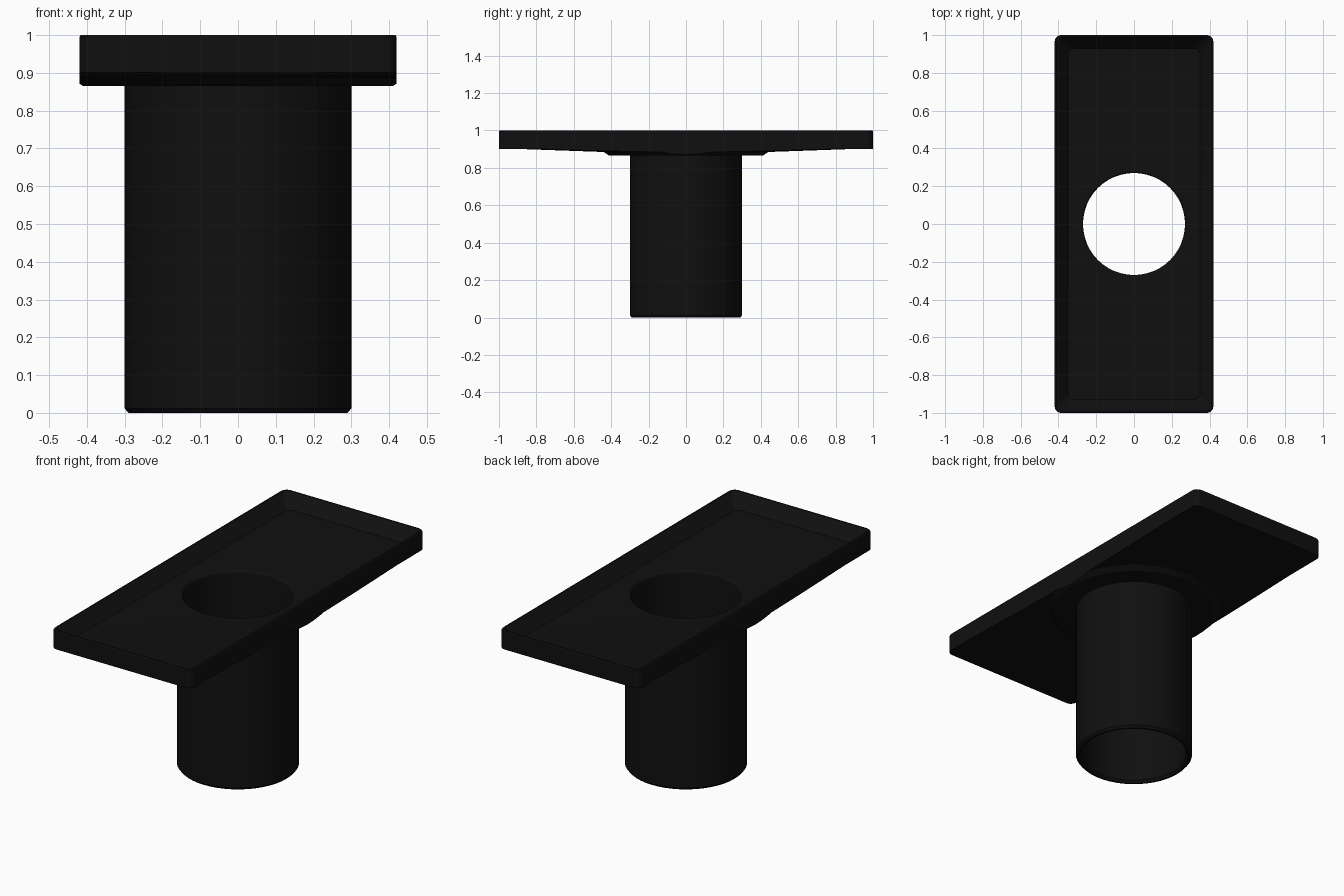
import bpy, bmesh
from math import cos, sin, pi, radians

cube = bpy.data.objects.get("Cube")
if cube:
    bpy.data.objects.remove(cube)

black = bpy.data.materials.new("matte black")
black.use_nodes = True
colour = (0.005, 0.005, 0.005, 1)
black.diffuse_color = colour
black.node_tree.nodes["Principled BSDF"].inputs["Base Color"].default_value = colour

SEGS = 48      # sides of the round parts
CORNER = 7     # points on each rounded corner


def ring(r, z, n=SEGS, offset=0.0):
    return [(r * cos(2 * pi * (i + offset) / n), r * sin(2 * pi * (i + offset) / n), z)
            for i in range(n)]


def rounded_rect(inset, z, radius=0.035):
    """Outline of the tray, moved inwards by inset."""
    hx, hy = 0.42 - inset - radius, 1 - inset - radius
    points = []
    for k, (sx, sy) in enumerate([(1, 1), (-1, 1), (-1, -1), (1, -1)]):
        for i in range(CORNER):
            a = pi / 2 * (k + i / (CORNER - 1))
            points.append((sx * hx + radius * cos(a), sy * hy + radius * sin(a), z))
    return points


def loft(name, loops, closed=False):
    """Skin a stack of equal loops; cap the ends, or join last to first."""
    bm = bmesh.new()
    rows = [[bm.verts.new(p) for p in loop] for loop in loops]
    n = len(rows[0])
    pairs = list(zip(rows, rows[1:]))
    if closed:
        pairs.append((rows[-1], rows[0]))
    else:
        bm.faces.new(rows[0])
        bm.faces.new(rows[-1])
    for a, b in pairs:
        for i in range(n):
            j = (i + 1) % n
            bm.faces.new((a[i], a[j], b[j], b[i]))
    bmesh.ops.triangulate(bm, faces=[f for f in bm.faces if len(f.verts) == 4 and not closed])
    bmesh.ops.recalc_face_normals(bm, faces=bm.faces)
    mesh = bpy.data.meshes.new(name)
    bm.to_mesh(mesh)
    bm.free()
    mesh.materials.append(black)
    obj = bpy.data.objects.new(name, mesh)
    bpy.context.collection.objects.link(obj)
    return obj


def activate(obj):
    bpy.ops.object.select_all(action='DESELECT')
    obj.select_set(True)
    bpy.context.view_layer.objects.active = obj


def combine(obj, cutter, operation):
    mod = obj.modifiers.new(operation, 'BOOLEAN')
    mod.operation, mod.object, mod.solver = operation, cutter, 'EXACT'
    activate(obj)
    bpy.ops.object.modifier_apply(modifier=mod.name)
    bpy.data.objects.remove(cutter)


# Tray body: rounded slab trimmed to a shallow cone with a collar underneath
tray = loft("tray", [rounded_rect(0.006, 0.8), rounded_rect(0, 0.81),
                     rounded_rect(0, 0.995), rounded_rect(0.003, 1.0)])
underside = loft("underside", [ring(r, z) for r, z in
                 [(0.41, 0.865), (0.44, 0.885), (0.86, 0.90), (1.3, 0.901), (1.3, 1.1)]])
combine(tray, underside, 'INTERSECT')

# Basin: sloping walls and a floor that falls towards the outlet
count = 4 * CORNER
basin = loft("basin", [rounded_rect(0.002, 1.01), rounded_rect(0.07, 0.932),
                       ring(0.29, 0.921, count, 0.5)])
combine(tray, basin, 'DIFFERENCE')

# Outlet hole with a softened upper edge
outlet = loft("outlet", [ring(r, z) for r, z in
              [(0.27, 0.8), (0.27, 0.911), (0.274, 0.918), (0.285, 0.925), (0.285, 0.95)]])
combine(tray, outlet, 'DIFFERENCE')

# Drain pipe: open tube with bevelled lower lip
pipe = loft("drain_pipe", [ring(r, z) for r, z in
            [(0.30, 0.866), (0.30, 0.012), (0.29, 0.0), (0.28, 0.0),
             (0.27, 0.012), (0.27, 0.866)]], closed=True)

for part in (tray, pipe):
    activate(part)
    bpy.ops.object.shade_smooth_by_angle(angle=radians(25))
